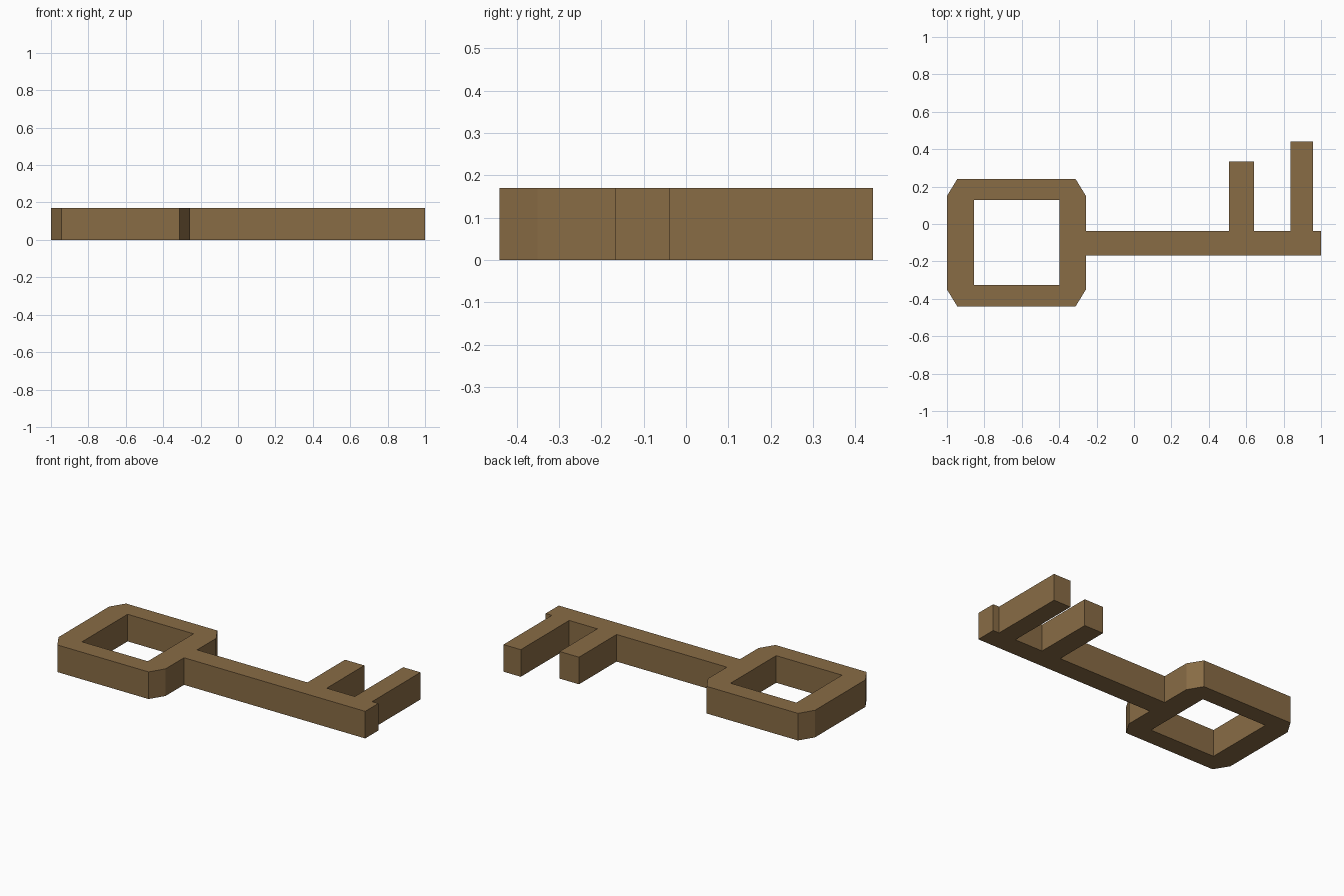
import bpy

if "Cube" in bpy.data.objects:
    bpy.data.objects.remove(bpy.data.objects["Cube"])

THICK = 0.17


def chamfered(x0, x1, y0, y1, cx, cy):
    """Counter-clockwise corners of a rectangle with cut corners, from the lower right side up."""
    return [(x1, y0 + cy), (x1, y1 - cy), (x1 - cx, y1), (x0 + cx, y1),
            (x0, y1 - cy), (x0, y0 + cy), (x0 + cx, y0), (x1 - cx, y0)]


def tooth(x0, x1, base, tip):
    """Tooth outline, walked from right to left."""
    return [(x1, base), (x1, tip), (x0, tip), (x0, base)]


# Outer outline: bow (handle), shaft and two teeth in one closed loop
shaft_lo, shaft_hi = -0.168, -0.038
bow_right = -0.257
bow = chamfered(-1.0, bow_right, -0.44, 0.24, 0.055, 0.09)
outline = (bow[:1]
           + [(bow_right, shaft_lo), (1.0, shaft_lo), (1.0, shaft_hi)]
           + tooth(0.837, 0.957, shaft_hi, 0.442)
           + tooth(0.508, 0.642, shaft_hi, 0.335)
           + [(bow_right, shaft_hi)]
           + bow[1:])

# Square hole in the bow
hole = [(-0.855, -0.325), (-0.855, 0.127), (-0.398, 0.127), (-0.398, -0.325)]

# Filled 2D curve extruded to the key thickness
curve = bpy.data.curves.new("key", 'CURVE')
curve.dimensions = '2D'
curve.fill_mode = 'BOTH'
curve.extrude = THICK / 2
for loop in (outline, hole):
    spline = curve.splines.new('POLY')
    spline.points.add(len(loop) - 1)
    for point, (x, y) in zip(spline.points, loop):
        point.co = (x, y, 0, 1)
    spline.use_cyclic_u = True

key = bpy.data.objects.new("key", curve)
bpy.context.collection.objects.link(key)
key.location.z = THICK / 2

# Bronze-brown colour
mat = bpy.data.materials.new("bronze")
mat.diffuse_color = (0.25, 0.15, 0.06, 1)
mat.use_nodes = True
mat.node_tree.nodes["Principled BSDF"].inputs["Base Color"].default_value = mat.diffuse_color
curve.materials.append(mat)

# Turn into a flat-shaded mesh
bpy.context.view_layer.objects.active = key
key.select_set(True)
bpy.ops.object.convert(target='MESH')
bpy.ops.object.mode_set(mode='EDIT')
bpy.ops.mesh.select_all(action='SELECT')
bpy.ops.mesh.remove_doubles(threshold=0.0005)
bpy.ops.mesh.normals_make_consistent(inside=False)
bpy.ops.object.mode_set(mode='OBJECT')
bpy.ops.object.shade_flat()
